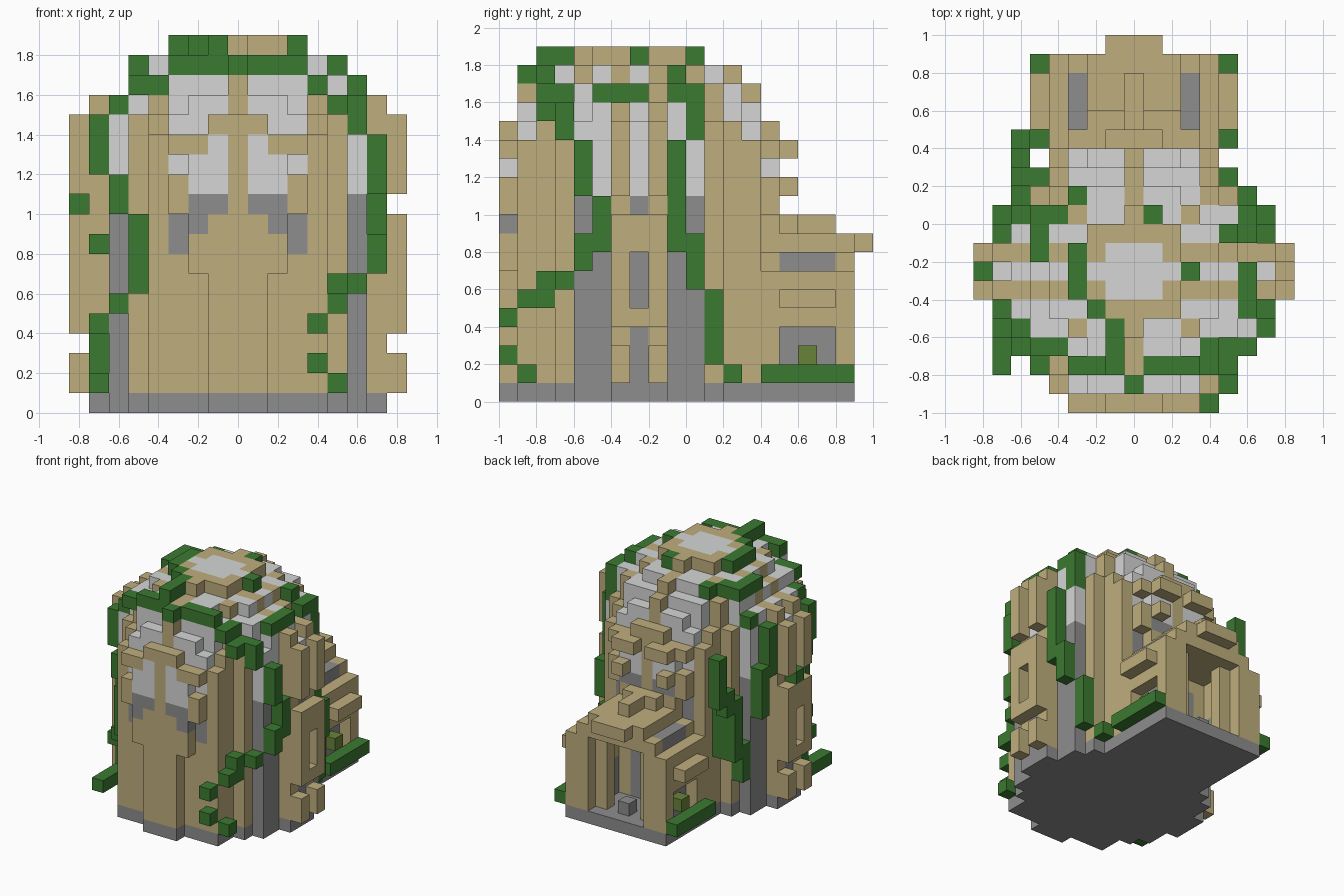
import bpy
import bmesh
from mathutils import Vector

old = bpy.data.objects.get("Cube")
if old:
    bpy.data.objects.remove(old)

S = 0.1  # block size
MID = -3  # row of blocks at the centre of the round tower
COLOURS = {
    "sandstone": (0.52, 0.425, 0.207),
    "dark_glass": (0.268, 0.268, 0.268),
    "pale_glass": (0.665, 0.672, 0.668),
    "vine_green": (0.044, 0.195, 0.03),
    "olive_plant": (0.14, 0.225, 0.042),
}
SAND, DARK, PALE, VINE, OLIVE = range(len(COLOURS))
materials = []
for name, rgb in COLOURS.items():
    m = bpy.data.materials.new(name)
    m.use_nodes = True
    m.diffuse_color = (*rgb, 1)
    bsdf = m.node_tree.nodes["Principled BSDF"]
    bsdf.inputs["Base Color"].default_value = (*rgb, 1)
    bsdf.inputs["Roughness"].default_value = 0.9
    materials.append(m)

cells = {}  # block position -> (part, colour)


def span(v):
    return range(v[0], v[1] + 1) if isinstance(v, tuple) else (v,)


def box(part, xs, ys, zs, colour, mirror=False):
    """Fill a block range; a colour of None cuts the range away."""
    for x in span(xs):
        for y in span(ys):
            for z in span(zs):
                for p in {(x, y, z), (-x if mirror else x, y, z)}:
                    if colour is None:
                        cells.pop(p, None)
                    else:
                        cells[p] = (part, colour)


def glass(z):
    return PALE if z >= 11 else DARK


def in_round(x, d, limit):
    return x ** 1.9 + d ** 1.9 <= limit


def wall_height(x, d):
    """Number of wall blocks standing at this spot of the footprint."""
    if x == 4 and d == 6:
        return 13
    return 14 if in_round(x, d, 42) else 0


def wall_colour(x, d, z):
    if (x == 6 and d in (2, 3)) or (x == 7 and d == 0):
        return glass(z)
    if z == 14 and x in (2, 3) and d == 6:
        return PALE
    if x == 3 and d == 6 and z in (8, 9, 12):
        return glass(z)
    return SAND


def dome_colour(x, d):
    if max(x, d) <= 1:
        return PALE
    ring = x <= 2 and d == 2
    rib = x == 0 or d == 1 or x == d or (x == 4 and d >= 4)
    return SAND if ring or rib else PALE


# Round foundation, tower wall and stepped dome
DOME = {15: 35, 16: 30, 17: 21.2, 18: 8.5}
for x in range(-7, 8):
    for d in range(-7, 8):
        at = (abs(x), abs(d))
        height = wall_height(*at)
        if height:
            box("foundation", x, MID + d, 0, DARK)
        for z in range(1, height + 1):
            box("tower_wall", x, MID + d, z, wall_colour(*at, z))
        for z, limit in DOME.items():
            if in_round(*at, limit):
                box("dome", x, MID + d, z, dome_colour(*at))
for z, reach in ((16, 6), (17, 5)):
    box("dome_ridge", 0, (MID - reach, MID + reach), z, SAND)

# Pointed window panels, front and back, with recessed corner panes
PANES = {1: (10, 13), 2: (9, 12)}
for y in (MID - 7, MID + 7):
    box("window_panel", (-2, 2), y, (7, 13), SAND)
    for zs in ((10, 11), 13):
        box("window_panel", 3, y, zs, SAND, True)
    for x, zs in PANES.items():
        for z in span(zs):
            box("window_panel", x, y, z, glass(z), True)
box("window_hood", (1, 2), 5, 13, SAND, True)
box("window_hood", 2, 5, 11, SAND, True)

# Side buttresses: pairs of fins with cross ties
for y in (MID - 1, MID + 1):
    for zs in ((1, 2), (4, 9), (11, 14)):
        box("buttress", 8, y, zs, SAND, True)
    box("buttress", 7, y, 15, SAND, True)
for zs in (4, (8, 9)):
    box("buttress", 8, MID, zs, SAND, True)

# Porch: floor, walls, gabled roof, recessed doorway
box("foundation", (-4, 4), (4, 8), 0, DARK)
box("porch_wall", (-4, 4), (4, 8), (1, 6), SAND)
box("porch_wall", (-2, 2), (5, 8), (1, 6), None)
box("door_post", 2, 7, (1, 6), SAND, True)
box("inner_door", (-1, 1), 4, (1, 5), DARK)
box("porch_roof", (-3, 3), (4, 8), 7, SAND)
box("porch_roof", 3, (5, 7), 7, DARK, True)
box("porch_roof", (-2, 2), (4, 8), 8, SAND)
box("porch_roof", (-1, 1), 9, 8, SAND)
box("porch_roof", (-2, 2), 4, 9, SAND)
box("porch_roof", (-1, 1), 5, 9, SAND)
box("porch_roof", 0, (6, 7), 9, SAND)
box("door_step", 0, 7, 1, DARK)

# Porch side windows with planters and ledges
box("side_window", 4, (5, 7), (1, 3), None, True)
box("side_window", 3, (5, 7), (1, 3), DARK, True)
box("planter", 4, 6, 2, OLIVE, True)
box("window_ledge", 5, (5, 7), 5, SAND, True)
box("hedge", 5, (4, 8), 1, VINE, True)

# Vines climbing the walls
WALL_VINES = [
    (6, -7, 6), (5, -8, (5, 6)), (5, -9, 5), (4, -10, 4), (4, -10, 2),
    (5, -9, 1), (7, -6, (7, 8)), (7, -5, (8, 10)), (7, -6, (11, 13)),
    (6, -7, (14, 15)), (7, -1, (8, 13)), (7, 0, (6, 8)), (6, 0, (14, 16)),
    (6, 1, (2, 5)), (5, 2, 1), (-7, -6, (12, 14)), (-6, -7, (10, 11)),
    (-5, -8, (6, 9)), (-8, MID, 10), (-7, -5, 8), (-6, -7, 5),
    (-7, -6, 4), (-7, -5, (2, 3)), (-7, (-8, -6), 1), (-7, -1, (11, 14)),
    (-7, 0, (8, 11)), (-6, 1, (3, 5)), ((-6, -5), 2, (5, 9)),
    (-6, 3, (9, 10)), (-6, 4, (10, 13)),
]
# Vines draped over the dome
DOME_VINES = [
    (-5, (-2, 0), 17), (-3, (-4, -2), 18), (-2, -5, 18), (-1, (-8, -6), 18),
    (-6, 0, 15), (-4, 0, 17), (0, -9, 17), ((1, 3), -8, 17), (4, -8, 16),
    (5, -8, 15), (4, -7, 16), (5, -7, 15), (3, MID, 18), (6, (-5, -3), 16),
    (1, 0, 18), (6, -1, 16), (5, -1, 17), (-3, 1, 17), (-5, -7, 16),
    (-4, -7, 16), ((-3, -1), -8, 17), (-6, -6, 15),
]
for part, vines in (("wall_vine", WALL_VINES), ("dome_vine", DOME_VINES)):
    for xs, ys, zs in vines:
        box(part, xs, ys, zs, VINE)

# Turn each part into a mesh of its exposed block faces
SIDES = [Vector(v) for v in ((1, 0, 0), (-1, 0, 0), (0, 1, 0),
                             (0, -1, 0), (0, 0, 1), (0, 0, -1))]
for part in sorted({c[0] for c in cells.values()}):
    bm = bmesh.new()
    for pos, (owner, colour) in cells.items():
        if owner != part:
            continue
        centre = Vector((pos[0], pos[1] + 0.5, pos[2] + 0.5))
        for n in SIDES:
            if tuple(int(a + b) for a, b in zip(pos, n)) in cells:
                continue
            u = Vector((n.y, n.z, n.x))
            v = n.cross(u)
            corners = [u + v, v - u, -u - v, u - v]
            face = bm.faces.new([bm.verts.new((centre + (n + c) / 2) * S)
                                 for c in corners])
            face.material_index = colour
    bmesh.ops.remove_doubles(bm, verts=bm.verts[:], dist=S / 100)
    mesh = bpy.data.meshes.new(part)
    bm.to_mesh(mesh)
    bm.free()
    for m in materials:
        mesh.materials.append(m)
    bpy.context.collection.objects.link(bpy.data.objects.new(part, mesh))
